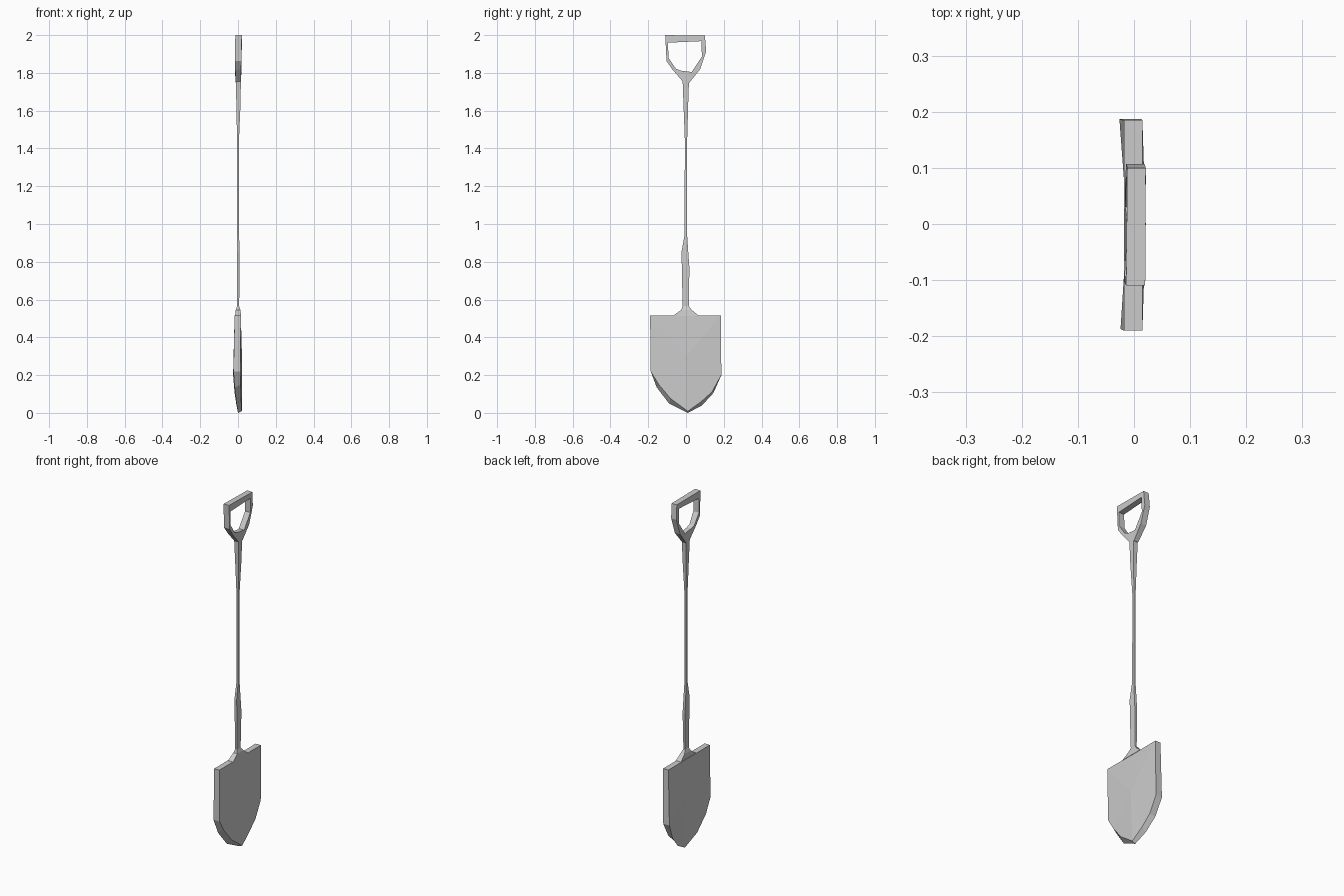
import bpy, bmesh


def make_object(name, bm):
    bmesh.ops.recalc_face_normals(bm, faces=bm.faces[:])
    mesh = bpy.data.meshes.new(name)
    bm.to_mesh(mesh)
    bm.free()
    obj = bpy.data.objects.new(name, mesh)
    bpy.context.collection.objects.link(obj)
    return obj


def loft(name, rings, closed=False, centres=None):
    """Skin equal-length rings; close the loop, fan to centres, or cap flat."""
    bm = bmesh.new()
    rows = [[bm.verts.new(p) for p in ring] for ring in rings]
    n = len(rows[0])
    pairs = list(zip(rows, rows[1:])) + ([(rows[-1], rows[0])] if closed else [])
    for a, b in pairs:
        for i in range(n):
            j = (i + 1) % n
            bm.faces.new((a[i], a[j], b[j], b[i]))
    if centres:
        for row, c in zip((rows[0], rows[-1]), centres):
            hub = bm.verts.new(c)
            for i in range(n):
                bm.faces.new((row[i], row[(i + 1) % n], hub))
    elif not closed:
        bm.faces.new(rows[0])
        bm.faces.new(rows[-1])
    return make_object(name, bm)


def section(x0, x1, y0, y1, z):
    return [(x0, y0, z), (x1, y0, z), (x1, y1, z), (x0, y1, z)]


# Blade: (y, z, back x, front x, front-face shrink), slightly arched faces
outline = [
    (-0.19, 0.515, -0.018, 0.015, 1), (0.185, 0.515, -0.018, 0.015, 1),
    (0.187, 0.20, -0.026, 0.013, 1), (0.145, 0.105, -0.018, 0.014, 0.96),
    (0.085, 0.04, -0.008, 0.016, 0.93), (0.01, 0.00, 0.0, 0.02, 0.97),
    (-0.09, 0.05, -0.008, 0.016, 0.90), (-0.155, 0.135, -0.018, 0.014, 0.92),
    (-0.187, 0.22, -0.024, 0.013, 1)]
back = [(xb, y, z) for y, z, xb, xf, s in outline]
front = [(xf, y * s, 0.3 + (z - 0.3) * s) for y, z, xb, xf, s in outline]
loft("blade", [back, front], centres=[(-0.012, 0, 0.3), (0.021, 0, 0.3)])

# Shaft: flared shoulder, socket swelling, thin rod, then the handle root
loft("shaft", [
    section(-0.016, 0.017, -0.07, 0.07, 0.513),
    section(-0.012, 0.013, -0.025, 0.03, 0.545),
    section(-0.005, 0.006, -0.018, 0.015, 0.565),
    section(-0.006, 0.009, -0.022, 0.018, 0.77),
    section(-0.006, 0.008, -0.024, 0.012, 0.85),
    section(-0.005, 0.006, -0.008, 0.006, 0.94),
    section(-0.005, 0.005, -0.006, 0.006, 1.44),
    section(-0.009, 0.014, -0.014, 0.012, 1.65),
    section(-0.012, 0.015, -0.018, 0.016, 1.765)])

# D-shaped grip: (outer y, z), (inner y, z), back x, front x
grip = [
    ((-0.11, 2.0), (-0.095, 1.96), -0.014, 0.02),
    ((0.10, 1.997), (0.082, 1.968), -0.012, 0.021),
    ((0.107, 1.915), (0.084, 1.885), -0.014, 0.019),
    ((0.075, 1.82), (0.03, 1.805), -0.016, 0.018),
    ((0.018, 1.748), (0.01, 1.807), -0.012, 0.015),
    ((-0.018, 1.755), (-0.03, 1.812), -0.012, 0.015),
    ((-0.07, 1.82), (-0.056, 1.82), -0.015, 0.015),
    ((-0.103, 1.862), (-0.093, 1.88), -0.017, 0.019)]
# keep the lower left arm a little thicker than the traced hole edge
grip[6] = ((-0.072, 1.818), (-0.054, 1.823), -0.015, 0.015)
loft("grip", [[(xb, *o), (xf, *o), (xf, *i), (xb, *i)]
              for o, i, xb, xf in grip], closed=True)
